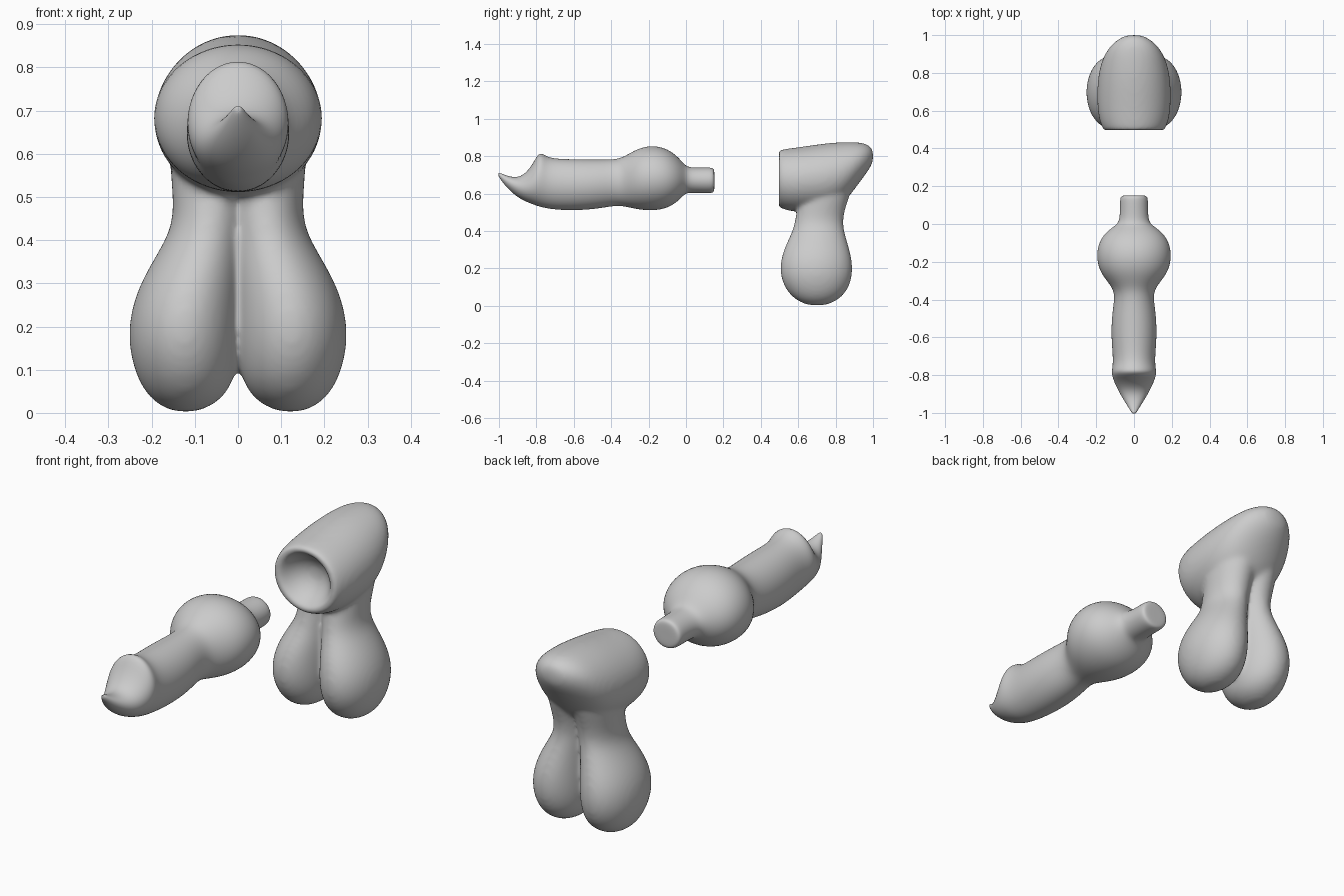
import bpy, bmesh, math

SEG = 20


def loft(bm, rings):
    """Skin a list of vertex-coordinate rings and close both ends."""
    loops = [[bm.verts.new(p) for p in ring] for ring in rings]
    for a, b in zip(loops, loops[1:]):
        for i in range(SEG):
            j = (i + 1) % SEG
            bm.faces.new((a[i], a[j], b[j], b[i]))
    for loop in (loops[0], loops[-1]):
        c = bm.verts.new(sum((v.co for v in loop), loop[0].co * 0) / SEG)
        for i in range(SEG):
            bm.faces.new((loop[i], loop[(i + 1) % SEG], c))


def along_y(y, top, bottom, half_width):
    """Ellipse facing y, given its top, bottom and half width."""
    m, h = (top + bottom) / 2, (top - bottom) / 2
    return [(half_width * 1.01 * math.cos(t), y, m + h * 1.01 * math.sin(t))
            for t in (2 * math.pi * i / SEG for i in range(SEG))]


def along_z(z, cx, rx, cy, ry):
    """Ellipse facing z, given its centre and radii."""
    return [(cx + rx * 1.01 * math.cos(t), cy + ry * 1.01 * math.sin(t), z)
            for t in (2 * math.pi * i / SEG for i in range(SEG))]


def finish(name, bm):
    bmesh.ops.recalc_face_normals(bm, faces=bm.faces)
    for f in bm.faces:
        f.smooth = True
    me = bpy.data.meshes.new(name)
    bm.to_mesh(me)
    bm.free()
    ob = bpy.data.objects.new(name, me)
    bpy.context.collection.objects.link(ob)
    sub = ob.modifiers.new("subdivide", 'SUBSURF')
    sub.levels = sub.render_levels = 2
    return ob


# Shaft: pointed scooped tip, rim, body, round bulb and rear peg
bm = bmesh.new()
loft(bm, [along_y(*r) for r in [
    (-1.003, .715, .692, .010), (-.97, .700, .645, .030),
    (-.92, .685, .595, .062), (-.87, .695, .562, .090),
    (-.82, .755, .543, .112), (-.785, .828, .530, .120),
    (-.75, .800, .522, .113), (-.70, .786, .514, .112),
    (-.60, .784, .509, .121), (-.48, .782, .517, .118),
    (-.38, .782, .536, .100), (-.33, .797, .532, .118),
    (-.26, .842, .515, .180), (-.18, .860, .507, .200),
    (-.10, .842, .520, .190), (-.04, .795, .560, .148),
    (-.005, .750, .602, .092), (.025, .738, .604, .074),
    (.12, .740, .602, .075), (.148, .738, .604, .071),
    (.152, .715, .625, .050)]])
finish("shaft", bm)

# Base: hollow-mouthed sleeve merged with two hanging lobes
bm = bmesh.new()
loft(bm, [along_y(*r) for r in [
    (.585, .705, .655, .025), (.575, .735, .625, .060),
    (.545, .775, .585, .100), (.505, .800, .560, .125),
    (.487, .818, .542, .145), (.497, .834, .524, .165),
    (.55, .842, .506, .185), (.62, .851, .500, .196),
    (.75, .871, .500, .196), (.85, .877, .550, .178),
    (.92, .876, .650, .145), (.97, .866, .715, .100),
    (1.0, .838, .765, .045)]])
for side in (1, -1):
    loft(bm, [along_z(z, cx * side, rx, cy, ry) for z, cx, rx, cy, ry in [
        (.003, .122, .030, .70, .045), (.025, .120, .078, .70, .105),
        (.075, .120, .114, .70, .162), (.16, .125, .132, .697, .196),
        (.25, .120, .128, .697, .192), (.33, .100, .112, .70, .166),
        (.40, .075, .092, .708, .138), (.46, .062, .085, .71, .127),
        (.55, .062, .095, .73, .130), (.65, .055, .105, .76, .140),
        (.72, .050, .080, .77, .100)]])
base = finish("base", bm)
rem = base.modifiers.new("merge", 'REMESH')
rem.mode = 'VOXEL'
rem.voxel_size = 0.01
rem.use_smooth_shade = True
sm = base.modifiers.new("soften", 'SMOOTH')
sm.factor = 0.5
sm.iterations = 14
